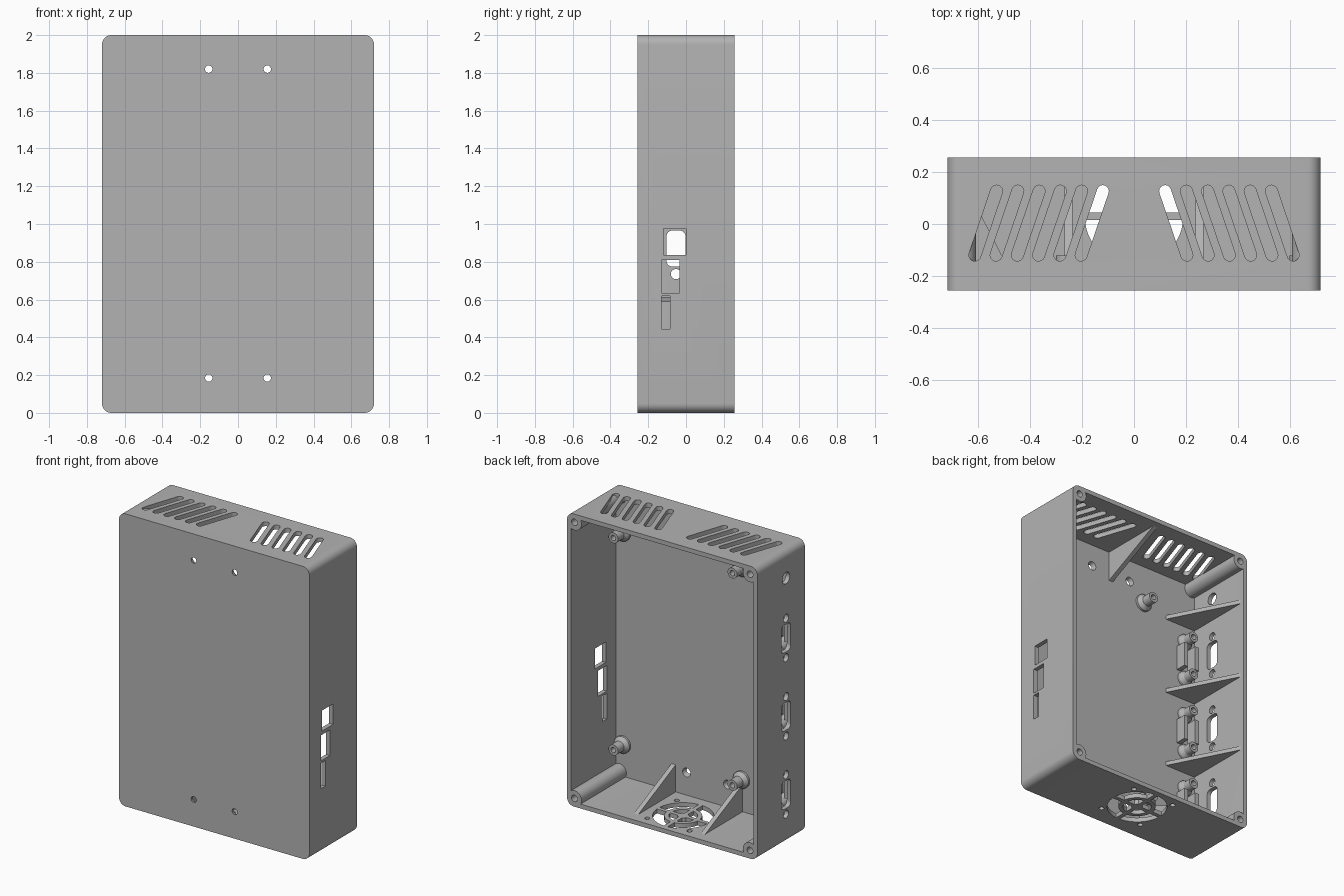
import bpy, bmesh
from math import pi, cos, sin, tau
from mathutils import Vector

cube = bpy.data.objects.get("Cube")
if cube:
    bpy.data.objects.remove(cube, do_unlink=True)

W, D, H, T = 0.72, 0.257, 2.0, 0.03      # half width, half depth, height, wall
FLOOR = -D + T                           # inner face of the front wall
parts = []

grey = bpy.data.materials.new("plain grey plastic")
grey.use_nodes = True
grey.diffuse_color = (0.45, 0.45, 0.45, 1)
grey.node_tree.nodes["Principled BSDF"].inputs["Base Color"].default_value = (0.45, 0.45, 0.45, 1)


def place(axis, u, v, d):
    return {"x": Vector((d, u, v)), "y": Vector((u, d, v)), "z": Vector((u, v, d))}[axis]


def prism(bm, axis, pts, a, b, grow=1.0):
    """Extrude a 2D outline along an axis from a to b; grow scales the far end."""
    cu = sum(p[0] for p in pts) / len(pts)
    cv = sum(p[1] for p in pts) / len(pts)
    lo = [bm.verts.new(place(axis, u, v, a)) for u, v in pts]
    hi = [bm.verts.new(place(axis, cu + (u - cu) * grow, cv + (v - cv) * grow, b)) for u, v in pts]
    bm.faces.new(lo)
    bm.faces.new(hi[::-1])
    for i in range(len(pts)):
        j = (i + 1) % len(pts)
        bm.faces.new((lo[j], lo[i], hi[i], hi[j]))


def circle(u, v, r, n=32):
    return [(u + r * cos(tau * i / n), v + r * sin(tau * i / n)) for i in range(n)]


def rounded(u0, u1, v0, v1, r, n=8):
    pts = []
    corners = ((u1 - r, v1 - r), (u0 + r, v1 - r), (u0 + r, v0 + r), (u1 - r, v0 + r))
    for q, (cu, cv) in enumerate(corners):
        for i in range(n + 1):
            a = (q + i / n) * pi / 2
            pts.append((cu + r * cos(a), cv + r * sin(a)))
    return pts


def rect(u0, u1, v0, v1):
    return [(u0, v0), (u1, v0), (u1, v1), (u0, v1)]


def capsule(p, q, r, n=8):
    p, q = Vector(p), Vector(q)
    d = (q - p).normalized()
    s = Vector((-d.y, d.x))
    arc = [pi * i / n for i in range(n + 1)]
    return ([tuple(q + r * (d * sin(a) - s * cos(a))) for a in arc]
            + [tuple(p - r * (d * sin(a) - s * cos(a))) for a in arc])


def finish(name, bm):
    bmesh.ops.recalc_face_normals(bm, faces=bm.faces)
    me = bpy.data.meshes.new(name)
    bm.to_mesh(me)
    bm.free()
    me.materials.append(grey)
    ob = bpy.data.objects.new(name, me)
    bpy.context.scene.collection.objects.link(ob)
    parts.append(ob)
    return ob


def solid(name, *args):
    bm = bmesh.new()
    prism(bm, *args)
    return finish(name, bm)


def turned(name, profile, centre, axis="y"):
    """Revolve a closed (radius, distance) profile about an axis through centre."""
    bm = bmesh.new()
    vs = [bm.verts.new(place(axis, centre[0] + r, centre[1], d)) for r, d in profile]
    es = [bm.edges.new((vs[i - 1], vs[i])) for i in range(len(vs))]
    bmesh.ops.spin(bm, geom=vs + es, cent=place(axis, *centre, 0), axis=place(axis, 0, 0, 1),
                   angle=tau, steps=32, use_merge=True)
    bmesh.ops.remove_doubles(bm, verts=bm.verts, dist=1e-5)
    return finish(name, bm)


def cut(target, bm):
    cutter = finish("cutter", bm)
    parts.remove(cutter)
    cutter.hide_render = True
    mod = target.modifiers.new("cut", "BOOLEAN")
    mod.operation, mod.solver, mod.object = "DIFFERENCE", "EXACT", cutter
    graph = bpy.context.evaluated_depsgraph_get()
    target.data = bpy.data.meshes.new_from_object(target.evaluated_get(graph))
    target.modifiers.clear()
    bpy.data.objects.remove(cutter, do_unlink=True)


# Open-backed shell
shell = solid("case_shell", "y", rounded(-W, W, 0, H, 0.05), -D, D)
cavity = bmesh.new()
prism(cavity, "y", rounded(-W + T, W - T, T, H - T, 0.02), FLOOR, D + 0.1)
cut(shell, cavity)

PORTS = (0.335, 0.87, 1.405)             # serial port heights
PORT_Y, SCREW, FAN_Y, FAN_R = -0.053, 0.135, 0.03, 0.19
holes = bmesh.new()

# Slanted top vents
for side in (-1, 1):
    for i in range(6):
        x = 0.572 - 0.082 * i
        prism(holes, "z", capsule((side * (x + 0.042), -0.12), (side * (x - 0.042), 0.127), 0.023),
              H - 0.06, H + 0.05)

# Rectangular ports on the left wall
for y0, y1, z0, z1 in ((-0.12, 0, 0.835, 0.975), (-0.13, -0.035, 0.635, 0.81), (-0.13, -0.085, 0.445, 0.62)):
    prism(holes, "x", rect(y0, y1, z0, z1), W - 0.06, W + 0.05)

# Serial ports, their screw holes and the round socket on the right wall
for z in PORTS:
    prism(holes, "x", rounded(PORT_Y - 0.05, PORT_Y + 0.05, z - 0.095, z + 0.095, 0.03), -W - 0.05, -W + 0.05)
    for s in (-SCREW, SCREW):
        prism(holes, "x", circle(PORT_Y, z + s, 0.027), -W - 0.05, -W + 0.05)
prism(holes, "x", circle(PORT_Y, 1.815, 0.04), -W - 0.05, -W + 0.05)

# Countersunk wall mounting holes and fan openings
for sx in (-1, 1):
    for z in (0.185, 1.82):
        prism(holes, "y", circle(sx * 0.155, z, 0.016), -D - 0.01, FLOOR + 0.01, 2.1)
    for sy in (-1, 1):
        prism(holes, "z", circle(sx * 0.16, FAN_Y + sy * 0.16, 0.017), -0.05, 0.05)
prism(holes, "z", circle(0, FAN_Y, FAN_R, 48), -0.05, 0.05)
cut(shell, holes)

# Fan grille
turned("fan_grille_ring", [(0.09, 0), (0.118, 0), (0.118, T), (0.09, T)], (0, FAN_Y), "z")
solid("fan_grille_hub", "z", circle(0, FAN_Y, 0.035), 0, T)
solid("fan_grille_bar_across", "z", rect(-FAN_R, FAN_R, FAN_Y - 0.014, FAN_Y + 0.014), 0, T)
solid("fan_grille_bar_deep", "z", rect(-0.014, 0.014, FAN_Y - FAN_R, FAN_Y + FAN_R), 0, T)

# Corner screw bosses
for sx in (-1, 1):
    for z in (0.056, H - 0.056):
        turned("corner_boss", [(0.022, FLOOR - 0.01), (0.054, FLOOR - 0.01), (0.054, D), (0.022, D)],
               (sx * 0.664, z))


# Hollow standoffs with a flared foot
def standoff(name, x, z, foot, post, height):
    y = FLOOR - 0.005
    turned(name, [(post * 0.5, y), (foot, y), (foot, y + 0.02), (post, y + 0.045),
                  (post, y + height), (post * 0.5, y + height)], (x, z))


for x in (-0.265, 0.635):
    for z in (0.25, 1.7):
        standoff("board_standoff", x, z, 0.058, 0.036, 0.11)

# Serial connector posts and guide rails
for z in PORTS:
    for s in (-SCREW, SCREW):
        standoff("connector_post", -0.605, z + s, 0.052, 0.036, 0.1)
    for x in (-0.56, -0.65):
        solid("connector_rail", "y", rect(x - 0.016, x + 0.016, z - 0.085, z + 0.085), FLOOR - 0.005, FLOOR + 0.075)

# Triangular stiffening ribs
for z in (0.6, 1.135, 1.67):
    solid("side_rib", "z", [(-W + 0.02, FLOOR - 0.01), (-0.45, FLOOR - 0.01), (-W + 0.02, D - 0.01)],
          z - 0.014, z + 0.014)
for x in (-0.253, 0.253):
    solid("floor_rib", "x", [(FLOOR - 0.01, 0.02), (0.2, 0.02), (FLOOR - 0.01, 0.22)], x - 0.016, x + 0.016)
solid("top_rib", "x", [(FLOOR - 0.01, H - 0.02), (0.23, H - 0.02), (FLOOR - 0.01, H - 0.24)], -0.016, 0.016)

# Smooth the round surfaces, keep the edges crisp
bpy.ops.object.select_all(action="DESELECT")
for ob in parts:
    ob.select_set(True)
bpy.context.view_layer.objects.active = shell
bpy.ops.object.shade_smooth_by_angle(angle=pi / 6)
